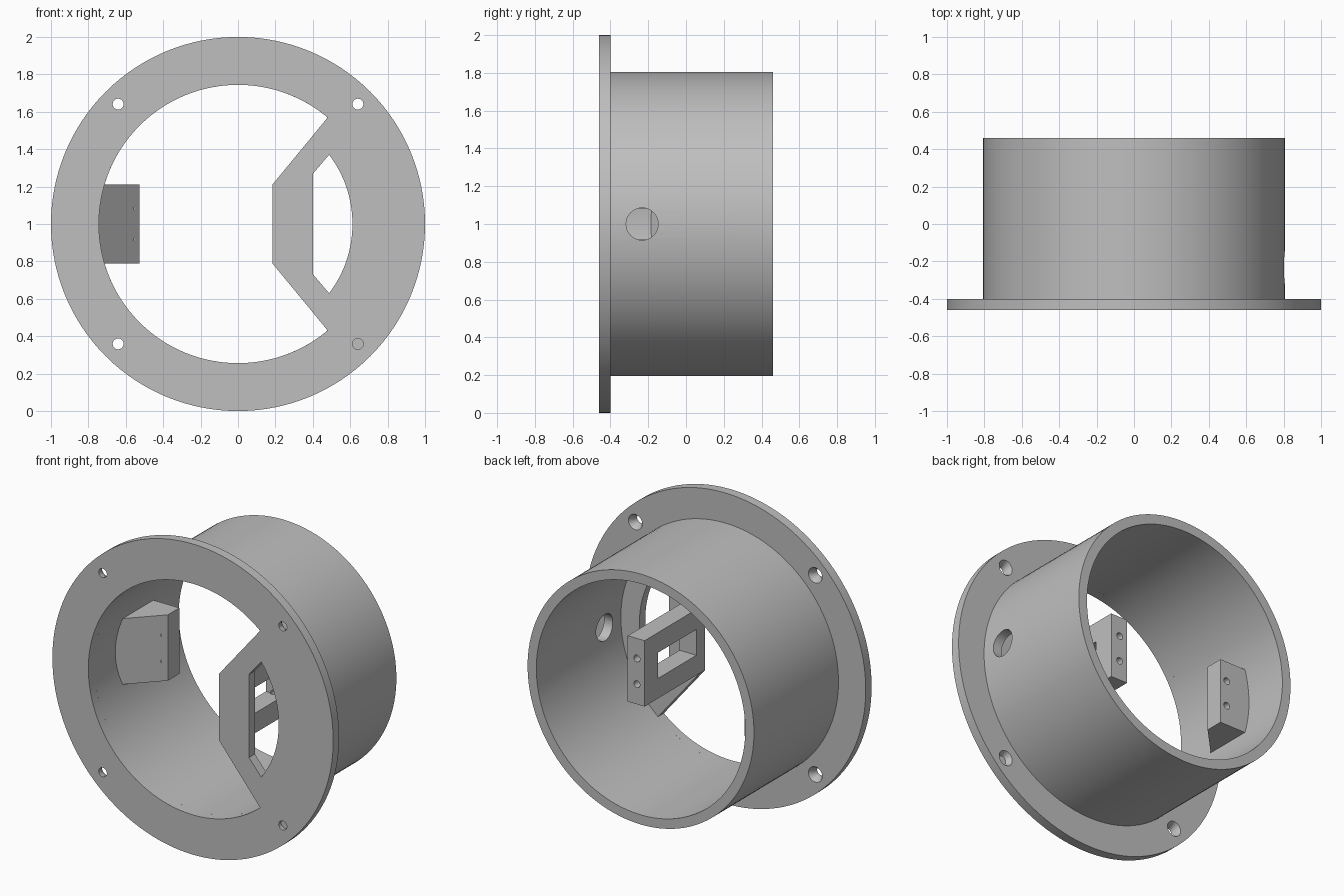
import bpy, bmesh, math
from mathutils import Matrix, Vector

if "Cube" in bpy.data.objects:
    bpy.data.objects.remove(bpy.data.objects["Cube"])

grey = bpy.data.materials.new("plain_grey")
grey.diffuse_color = (0.52, 0.52, 0.52, 1)
grey.use_nodes = True
grey.node_tree.nodes["Principled BSDF"].inputs["Base Color"].default_value = grey.diffuse_color
CZ = 1.0                                   # height of the ring axis
FRONT, SEAT, BACK = -0.46, -0.40, 0.46     # flange front, flange back, tube back
ALONG_Y = Matrix.Rotation(-math.pi / 2, 4, 'X')
ALONG_X = Matrix.Rotation(math.pi / 2, 4, 'Y')


def finish(name, bm):
    bmesh.ops.recalc_face_normals(bm, faces=bm.faces)
    me = bpy.data.meshes.new(name)
    bm.to_mesh(me)
    bm.free()
    ob = bpy.data.objects.new(name, me)
    bpy.context.collection.objects.link(ob)
    me.materials.append(grey)
    return ob


def cone(name, centre, depth, r0, r1, turn=ALONG_Y, n=32):
    bm = bmesh.new()
    bmesh.ops.create_cone(bm, cap_ends=True, segments=n, radius1=r0, radius2=r1,
                          depth=depth, matrix=Matrix.Translation(centre) @ turn)
    return finish(name, bm)


def prism(name, points, direction):
    bm = bmesh.new()
    face = bm.faces.new([bm.verts.new(p) for p in points])
    out = bmesh.ops.extrude_face_region(bm, geom=[face])
    moved = [v for v in out["geom"] if isinstance(v, bmesh.types.BMVert)]
    bmesh.ops.translate(bm, verts=moved, vec=direction)
    return finish(name, bm)


def box(name, lo, hi):
    pts = [(lo[0], lo[1], lo[2]), (hi[0], lo[1], lo[2]),
           (hi[0], hi[1], lo[2]), (lo[0], hi[1], lo[2])]
    return prism(name, pts, (0, 0, hi[2] - lo[2]))


def cut(target, cutters):
    for c in cutters:
        m = target.modifiers.new("cut", 'BOOLEAN')
        m.operation, m.solver, m.object = 'DIFFERENCE', 'EXACT', c
        bpy.context.view_layer.objects.active = target
        bpy.ops.object.modifier_apply(modifier=m.name)
        bpy.data.objects.remove(c)


def arc(r, a0, a1, n):
    return [(r * math.cos(a0 + (a1 - a0) * i / n), r * math.sin(a0 + (a1 - a0) * i / n))
            for i in range(n + 1)]


def through_flange(name, outline):
    return prism(name, [(x, FRONT - 0.1, CZ + z) for x, z in outline], (0, 0.3, 0))


# Flange: disc with a large opening, a crescent window and four countersunk holes
flange = cone("flange", (0, (FRONT + SEAT) / 2, CZ), SEAT - FRONT, 1, 1, n=128)
a = math.atan2(0.57, 0.48)
opening = arc(0.744, a, 2 * math.pi - a, 96) + [(0.185, -0.212), (0.185, 0.212)]
b = math.atan2(0.37, 0.487)
window = arc(0.612, -b, b, 32) + [(0.40, 0.268), (0.40, -0.268)]
cutters = [through_flange("opening_cut", opening), through_flange("window_cut", window)]
for sx in (-1, 1):
    for sz in (-1, 1):
        x, z = 0.641 * sx, CZ + 0.641 * sz
        cutters.append(cone("hole_cut", (x, -0.43, z), 0.2, 0.029, 0.029))
        cutters.append(cone("sink_cut", (x, -0.41, z), 0.05, 0.029, 0.058))
cut(flange, cutters)

# Tube behind the flange, with a round hole in its right wall
tube = cone("tube", (0, (SEAT + BACK) / 2, CZ), BACK - SEAT, 0.806, 0.806, n=128)
cut(tube, [cone("bore_cut", (0, 0, CZ), 2, 0.744, 0.744, n=128),
           cone("side_hole_cut", (0.78, -0.232, CZ), 0.3, 0.085, 0.085, ALONG_X)])


def screw_holes(x):
    return [cone("screw_cut", (x, 0.13, CZ + dz), 0.24, 0.022, 0.022, n=24)
            for dz in (-0.083, 0.083)]


# Right bracket standing on the flange, with a slot from side to side
right_bracket = box("right_bracket", (0.185, SEAT, CZ - 0.212), (0.305, 0.157, CZ + 0.212))
cut(right_bracket, [box("slot_cut", (0.1, -0.37, CZ - 0.083), (0.4, 0.02, CZ + 0.083))]
    + screw_holes(0.24))

# Left bracket: wedge growing out of the tube wall
wedge = [(-0.765, -0.208), (-0.527, 0.04), (-0.527, 0.157), (-0.765, 0.157)]
left_bracket = prism("left_bracket", [(x, y, CZ - 0.212) for x, y in wedge], (0, 0, 0.424))
cut(left_bracket, screw_holes(-0.575))

# Smooth round walls, keep hard edges
bpy.ops.object.select_all(action='DESELECT')
for ob in (flange, tube, right_bracket, left_bracket):
    ob.select_set(True)
bpy.context.view_layer.objects.active = tube
bpy.ops.object.shade_smooth_by_angle(angle=math.radians(30))
